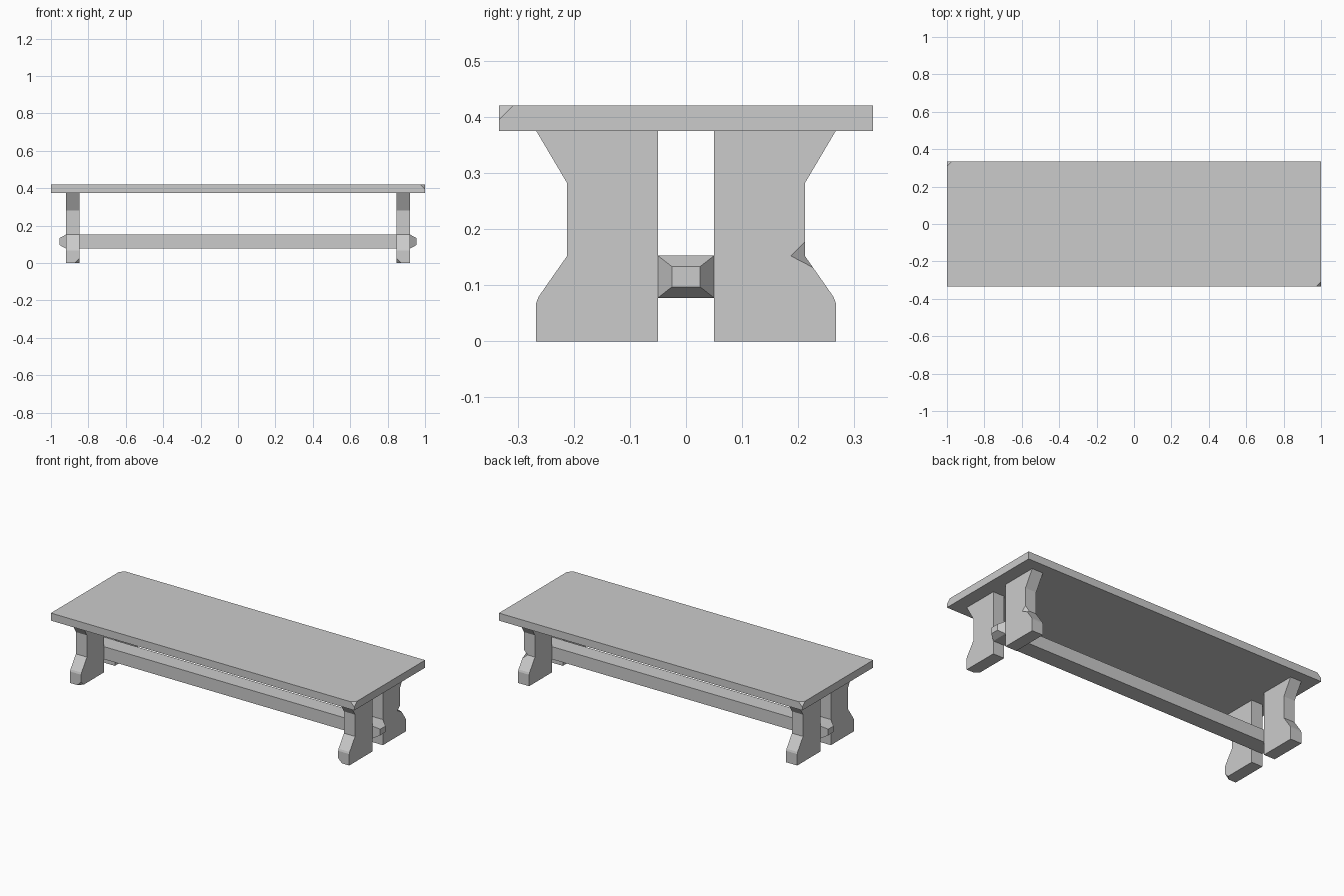
import bpy
import bmesh
from mathutils import Vector

cube = bpy.data.objects.get("Cube")
if cube:
    bpy.data.objects.remove(cube, do_unlink=True)

# One plain grey for the whole bench
GREY = (0.6, 0.6, 0.6, 1.0)
stone = bpy.data.materials.new("plain grey")
stone.use_nodes = True
stone.diffuse_color = GREY
stone.node_tree.nodes["Principled BSDF"].inputs["Base Color"].default_value = GREY


def loft(name, sections, chips=(), chip_size=0.025):
    """Join four-point sections into a closed solid, then chip some corners."""
    bm = bmesh.new()
    rings = [[bm.verts.new(p) for p in section] for section in sections]
    for a, b in zip(rings, rings[1:]):
        for i in range(4):
            j = (i + 1) % 4
            bm.faces.new((a[i], a[j], b[j], b[i]))
    bm.faces.new(rings[0])
    bm.faces.new(rings[-1])
    for point in chips:
        corner = min(bm.verts, key=lambda v: (v.co - Vector(point)).length)
        bmesh.ops.bevel(bm, geom=[corner], offset=chip_size, segments=1,
                        profile=0.5, affect='VERTICES')
    bmesh.ops.recalc_face_normals(bm, faces=bm.faces)
    mesh = bpy.data.meshes.new(name)
    bm.to_mesh(mesh)
    bm.free()
    mesh.materials.append(stone)
    obj = bpy.data.objects.new(name, mesh)
    bpy.context.collection.objects.link(obj)
    return obj


def flat_section(x0, x1, y0, y1, z):
    return [(x0, y0, z), (x1, y0, z), (x1, y1, z), (x0, y1, z)]


# Seat slab with two opposite top corners chipped
HALF_DEPTH, SEAT_BOTTOM, SEAT_TOP = 0.333, 0.375, 0.42
loft("seat",
     [flat_section(-1, 1, -HALF_DEPTH, HALF_DEPTH, z) for z in (SEAT_BOTTOM, SEAT_TOP)],
     chips=[(1, -HALF_DEPTH, SEAT_TOP), (-1, HALF_DEPTH, SEAT_TOP)])

# Legs: waisted outer profile (outer y, z), straight inner side
PROFILE = [(0.267, 0), (0.267, 0.068), (0.263, 0.079), (0.212, 0.152),
           (0.212, 0.282), (0.267, SEAT_BOTTOM)]
INNER_X, OUTER_X, GAP = 0.847, 0.92, 0.05
for side, sx in (("left", 1), ("right", -1)):
    for end, sy in (("front", -1), ("back", 1)):
        chips = []
        if end == "front":
            chips = [(sx * INNER_X, -PROFILE[0][0], 0)]
        elif side == "left":
            chips = [(OUTER_X, PROFILE[3][0], PROFILE[3][1])]
        loft(f"{end}_{side}_leg",
             [flat_section(sx * INNER_X, sx * OUTER_X, sy * GAP, sy * y, z)
              for y, z in PROFILE], chips)

# Stretcher bar between the legs, with tapered ends
BAR_Z = 0.115
bar = []
for x, hy, hz in ((-0.955, 0.025, 0.018), (-OUTER_X, GAP, 0.0375),
                  (OUTER_X, GAP, 0.0375), (0.955, 0.025, 0.018)):
    bar.append([(x, y * hy, BAR_Z + z * hz)
                for y, z in ((-1, -1), (1, -1), (1, 1), (-1, 1))])
loft("stretcher", bar)
